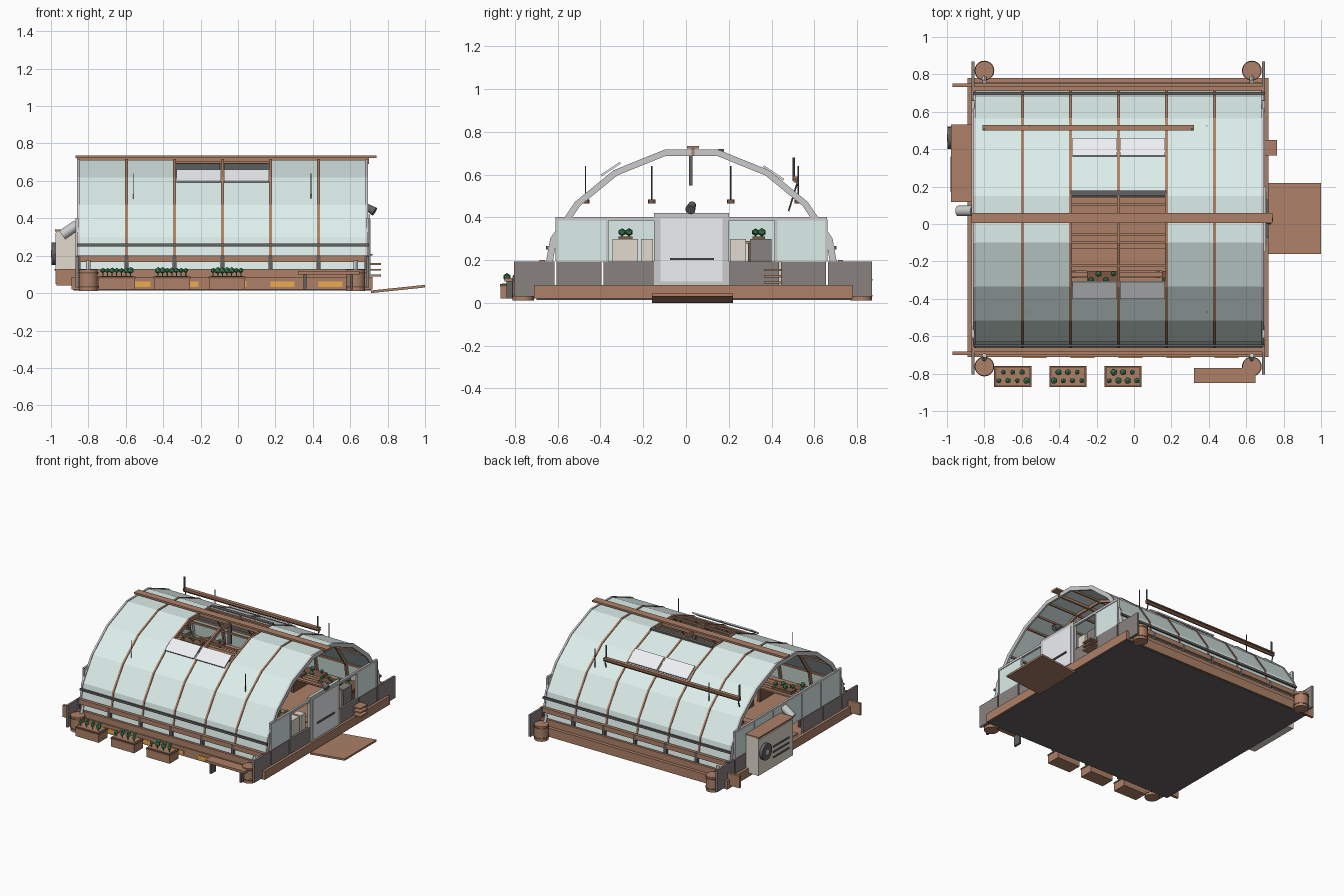
import bpy, math, random
from mathutils import Vector

if "Cube" in bpy.data.objects:
    bpy.data.objects.remove(bpy.data.objects["Cube"])

random.seed(4)

def mat(name, r, g, b):
    m = bpy.data.materials.new(name)
    m.diffuse_color = (r, g, b, 1)
    m.use_nodes = True
    m.node_tree.nodes["Principled BSDF"].inputs["Base Color"].default_value = m.diffuse_color
    return m

WOOD = mat("wood", .42, .22, .14)
DARKWOOD = mat("dark_wood", .2, .1, .06)
GLASS = mat("glass", .72, .86, .83)
DARK = mat("dark_grey", .13, .12, .12)
WALL = mat("wall_grey", .25, .22, .21)
METAL = mat("metal", .55, .55, .55)
CREAM = mat("cream", .75, .7, .62)
WHITE = mat("white", .85, .87, .9)
LEAF = mat("leaf", .07, .3, .13)
ORANGE = mat("orange", .85, .4, .08)

def mesh(name, verts, faces, m):
    me = bpy.data.meshes.new(name)
    me.from_pydata(verts, [], faces)
    me.materials.append(m)
    ob = bpy.data.objects.new(name, me)
    bpy.context.collection.objects.link(ob)
    return ob

def prism(name, prof, x0, x1, m):
    """Extrude a (y, z) profile along x."""
    n = len(prof)
    v = [(x, y, z) for x in (x0, x1) for y, z in prof]
    f = [tuple(range(n)), tuple(range(2 * n - 1, n - 1, -1))]
    f += [(i, i + n, (i + 1) % n + n, (i + 1) % n) for i in range(n)]
    return mesh(name, v, f, m)

def box(name, x0, x1, y0, y1, z0, z1, m):
    return prism(name, [(y0, z0), (y1, z0), (y1, z1), (y0, z1)], x0, x1, m)

def rod(name, a, b, r, m, sides=12, r2=None):
    a, b = Vector(a), Vector(b)
    bpy.ops.mesh.primitive_cone_add(vertices=sides, radius1=r, radius2=r if r2 is None else r2,
                                    depth=(b - a).length, location=(a + b) / 2)
    ob = bpy.context.object
    ob.rotation_euler = (b - a).to_track_quat('Z', 'Y').to_euler()
    ob.name = name
    ob.data.materials.append(m)
    bpy.ops.object.shade_smooth_by_angle()
    return ob

def plants(name, x0, x1, y0, y1, z, n):
    for i in range(n):
        x = x0 + (x1 - x0) * (i + .5) / n
        y = y0 + (y1 - y0) * (.25 + .5 * (i % 2))
        rod(name + "_stem", (x, y, z - .01), (x, y, z + .02), .003, LEAF, 5)
        bpy.ops.mesh.primitive_ico_sphere_add(subdivisions=1, radius=random.uniform(.013, .02),
                                              location=(x, y, z + .026))
        bpy.context.object.name = name + "_leaf"
        bpy.context.object.data.materials.append(LEAF)

CY = .025
half = [(.695, .08), (.655, .30), (.54, .47), (.36, .617), (.125, .712)]
arch = [(CY - d, z) for d, z in half] + [(CY + d, z) for d, z in reversed(half)]
ribs = [-.853 + .2567 * i for i in range(7)]

def scaled(k):
    return [(CY + (y - CY) * k, .08 + (z - .08) * k) for y, z in arch]

# base platform: underside, floor and rim
box("underside", -.88, .71, -.70, .77, .015, .03, DARK)
box("floor", -.87, .70, -.69, .76, .03, .075, WOOD)
for y in (-.71, .755):
    box("rim_long", -.89, .72, y, y + .025, .02, .085, WOOD)
for x in (-.89, .695):
    box("rim_end", x, x + .025, -.71, .78, .02, .085, WOOD)
for i in range(5):
    c = .495 - .2567 * i
    box("orange_hatch", c - .065, c + .065, -.716, -.705, .032, .062, ORANGE)

# glazed skin, with the open roof bays left out
for i in range(6):
    for j in range(9):
        if i in (2, 3) and j in (3, 4):
            continue
        (ya, za), (yb, zb) = arch[j], arch[j + 1]
        x0, x1 = ribs[i], ribs[i + 1]
        p = mesh("glass_pane", [(x0, ya, za), (x1, ya, za), (x1, yb, zb), (x0, yb, zb)], [(0, 1, 2, 3)], GLASS)
        s = p.modifiers.new("thick", 'SOLIDIFY')
        s.thickness = .005

# arched ribs, purlins and ridge
for i, x in enumerate(ribs):
    prism("rib", scaled(1.008) + scaled(.962)[::-1], x - .007, x + .007, METAL if i in (0, 6) else WOOD)
for y, z in scaled(.98)[1:-1] + [(-.22, .655)]:
    box("purlin", ribs[0], ribs[-1], y - .006, y + .006, z - .006, z + .006, WOOD)
box("ridge_board", -.87, .74, .005, .06, .722, .735, WOOD)
box("ridge_web", -.86, .70, .025, .04, .69, .722, WOOD)

# lower boards, side rails and their posts on both long sides
for s in (-1, 1):
    def yy(d, w):
        return sorted((CY + s * d, CY + s * (d + w)))
    box("long_board", -.97, .70, *yy(.708, .018), .04, .13, WOOD)
    box("side_rail", -.86, .70, *yy(.685, .024), .165, .20, WOOD)
    box("side_rail_upper", -.86, .70, *yy(.668, .012), .25, .266, DARK)
    for x in ribs:
        box("rail_post", x - .011, x + .011, *yy(.69, .02), .08, .20, DARK)

# end walls: low panels, glazed lights and top rails
for x in (-.87, .685):
    for y0, y1 in ((-.805, -.615), (-.605, -.395), (-.385, -.15), (.20, .435), (.445, .655), (.665, .87)):
        box("end_panel", x, x + .016, y0, y1, .03 if abs(y0 + y1) > 1.3 else .08, .195, WALL)
    box("end_top_rail", x, x + .016, -.61, .66, .385, .402, METAL)
    for y in (-.61, -.375, -.15, .19, .415, .65):
        box("end_post", x, x + .016, y, y + .012, .195, .39, METAL)
    lights = ((-.60, -.375), (.425, .65))
    for y0, y1 in lights if x > 0 else ((-.60, .65),):
        box("end_light", x + .005, x + .011, y0, y1, .195, .385, GLASS)

# door, handle, ramp, lamp and step slats on the right end
box("door_frame", .682, .705, -.15, .20, .08, .42, METAL)
box("door_panel", .70, .709, -.12, .17, .10, .395, WHITE)
box("door_handle", .708, .718, -.075, .13, .20, .21, DARK)
r = mesh("ramp", [(x, y, z + d) for d in (0, .014) for x, y, z in
         ((.71, -.16, 0), (1, -.16, .03), (1, .22, .03), (.71, .22, 0))],
         [(3, 2, 1, 0), (4, 5, 6, 7), (0, 1, 5, 4), (1, 2, 6, 5), (2, 3, 7, 6), (3, 0, 4, 7)], WOOD)
rod("door_lamp", (.69, .03, .46), (.73, .02, .435), .018, DARK, 12, .024)
for k in range(3):
    box("slat", .70, .765, .365, .45, .09 + .03 * k, .10 + .03 * k, WOOD)

# heater unit and vent pipe on the left end
prof = [(-.87, .05), (-.975, .05), (-.975, .32), (-.96, .335), (-.87, .335)]
mesh("heater", [(x, y, z) for y in (.12, .53) for x, z in prof],
     [(0, 1, 2, 3, 4), (9, 8, 7, 6, 5)] + [(i, i + 5, (i + 1) % 5 + 5, (i + 1) % 5) for i in range(5)], CREAM)
box("heater_lid", -.978, -.87, .118, .532, .33, .34, WOOD)
rod("fan_ring", (-.97, .46, .21), (-.998, .46, .21), .06, DARK, 24)
rod("fan_hub", (-.99, .46, .21), (-1, .46, .21), .02, METAL, 12)
for k in range(3):
    box("heater_grille", -.982, -.97, .17, .36, .12 + .04 * k, .13 + .04 * k, DARK)
rod("vent_pipe", (-.94, .07, .31), (-.86, .07, .365), .028, METAL, 16)

# water barrels with hoops at the four corners
for x in (-.80, .63):
    for y in (-.762, .82):
        rod("barrel", (x, y, .012), (x, y, .125), .05, WOOD, 20)
        for z in (.03, .105):
            rod("barrel_hoop", (x, y, z), (x, y, z + .008), .053, DARKWOOD, 20)
        rod("downpipe", (x, y + (.03 if y < 0 else -.03), .10), (x, y + (.06 if y < 0 else -.06), .17), .012, METAL)

# planters and bench along the front
for x in (-.745, -.45, -.155):
    box("planter", x, x + .193, -.868, -.762, .02, .085, WOOD)
    box("planter_lip", x - .003, x + .196, -.871, -.759, .078, .088, DARKWOOD)
    box("soil", x + .01, x + .183, -.86, -.77, .085, .091, WOOD)
    plants("planter", x + .01, x + .183, -.86, -.77, .095, 7)
box("bench_top", .32, .65, -.85, -.77, .10, .118, WOOD)
for x in (.35, .60):
    box("bench_leg", x, x + .015, -.84, -.78, .02, .10, DARK)

# opened white vents resting on the slopes
for x0, x1 in ((-.33, -.09), (-.076, .166)):
    prism("front_vent", [(-.395, .592), (-.305, .652), (-.31, .66), (-.40, .60)], x0, x1, WHITE)
    prism("back_vent", [(.455, .572), (.36, .636), (.365, .644), (.46, .58)], x0, x1, WHITE)
box("vent_sill", -.34, .174, .15, .178, .708, .72, DARK)

# shade roller above the back slope
rod("shade_roller", (-.81, .515, .575), (.32, .515, .575), .013, DARKWOOD)
box("shade_cover", -.81, .32, .50, .528, .585, .592, WOOD)
for x in (-.80, .31):
    rod("roller_post", (x, .505, .57), (x, .505, .68), .006, DARK, 8)
    rod("roller_bracket", (x, .52, .56), (x, .48, .43), .004, DARK, 8)

# hanging lamps on rods
for x in (-.56, .39):
    for y in (-.47, -.16, .21, .525):
        rod("lamp_rod", (x, y, .475), (x, y, .64), .003, DARK, 6)
        rod("lamp", (x, y, .465), (x, y, .485), .018, DARKWOOD, 12)
box("hanging_fan_blade", -.10, -.07, .015, .03, .55, .70, DARK)

# plant benches inside with slatted tops, trays and storage boxes
for y0, y1, z in ((-.60, -.40, .19), (-.345, -.22, .29), (.28, .40, .29), (.45, .65, .19)):
    for k in range(4):
        w = (y1 - y0) / 4
        box("bench_slat", -.80, .60, y0 + w * k, y0 + w * k + w * .85, z - .012, z, WOOD)
    for x in (-.79, -.33, .12, .57):
        box("bench_support", x, x + .02, y0 + .01, y1 - .01, .075, z - .012, DARKWOOD)
    for x in (-.70, -.25, .15, .45):
        box("tray", x, x + .16, y0 + .03, y1 - .03, z, z + .02, DARKWOOD)
        plants("tray", x, x + .16, y0 + .03, y1 - .03, z + .015, 4)
for y0, y1, m in ((-.345, -.225, CREAM), (-.21, -.155, CREAM), (.205, .28, CREAM), (.30, .40, WALL)):
    box("storage_box", .605, .67, y0, y1, .075, .30, m)
for y in (-.13, -.05, .03, .11):
    box("walk_plank", -.84, .66, y, y + .07, .075, .085, WOOD)
